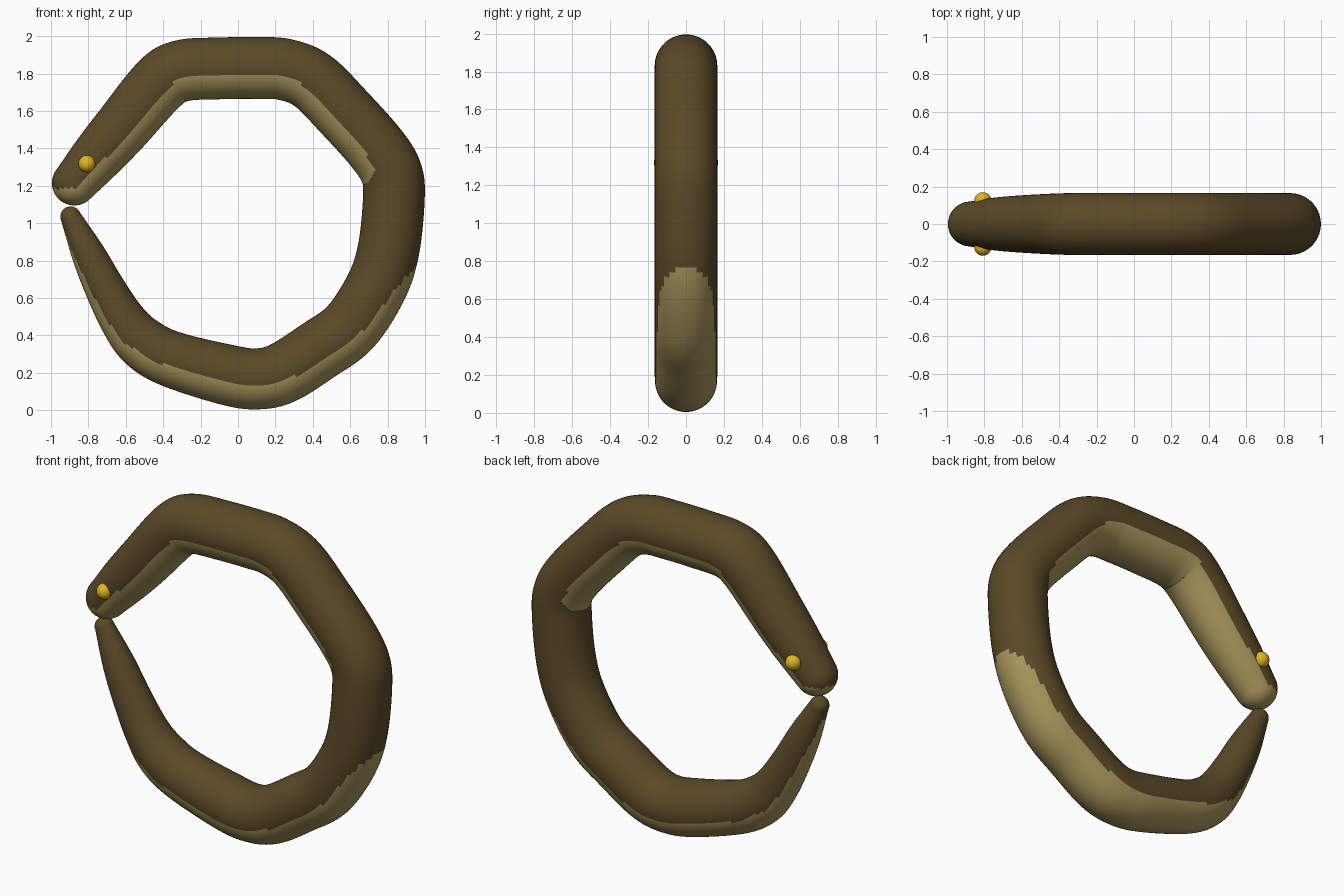
import bpy, bmesh, math
from mathutils import Vector

if "Cube" in bpy.data.objects:
    bpy.data.objects.remove(bpy.data.objects["Cube"])


def material(name, rgb):
    m = bpy.data.materials.new(name)
    m.diffuse_color = (*rgb, 1)
    m.use_nodes = True
    m.node_tree.nodes["Principled BSDF"].inputs["Base Color"].default_value = m.diffuse_color
    return m


brown = material("dark brown scales", (0.105, 0.068, 0.021))
belly = material("tan belly", (0.40, 0.31, 0.11))
yellow = material("yellow eye", (0.72, 0.47, 0.02))

# Spine of the curled snake: x, z, radius, from snout to tail tip
SPINE = [(-.875, 1.215, .12), (-.75, 1.36, .14), (-.62, 1.51, .152), (-.42, 1.745, .163),
         (-.30, 1.815, .165), (-.10, 1.828, .165), (.10, 1.83, .165), (.25, 1.822, .165),
         (.40, 1.76, .165), (.57, 1.59, .165), (.74, 1.40, .165), (.82, 1.27, .165),
         (.833, 1.13, .165), (.805, .86, .165), (.74, .66, .165), (.60, .445, .165),
         (.43, .32, .165), (.24, .20, .165), (.10, .168, .163), (-.06, .19, .162),
         (-.36, .275, .15), (-.51, .36, .142), (-.61, .475, .125), (-.71, .65, .108),
         (-.80, .835, .09), (-.895, 1.035, .055)]
STEPS, SIDES, CAP = 8, 56, 8

# Smooth the spine with Catmull-Rom interpolation
P = [Vector(p) for p in SPINE]
P = [2 * P[0] - P[1]] + P + [2 * P[-1] - P[-2]]
path = []
for i in range(1, len(P) - 2):
    a, b, c, d = P[i - 1:i + 3]
    for k in range(STEPS):
        t = k / STEPS
        path.append(0.5 * (2 * b + (c - a) * t + (2 * a - 5 * b + 4 * c - d) * t * t
                           + (3 * b - a - 3 * c + d) * t ** 3))
path.append(P[-2])

# Rings: centre, direction, radius, with round caps at both ends
rings = []
for i, p in enumerate(path):
    d = path[min(i + 1, len(path) - 1)] - path[max(i - 1, 0)]
    rings.append((Vector((p.x, 0, p.y)), Vector((d.x, 0, d.y)).normalized(), p.z))


def cap(ring, sign):
    c, d, r = ring
    angles = [math.pi / 2 * k / CAP for k in range(1, CAP)]
    return [(c + d * sign * r * math.sin(a), d, r * math.cos(a)) for a in angles]


tips = [rings[0][0] - rings[0][1] * rings[0][2], rings[-1][0] + rings[-1][1] * rings[-1][2]]
rings = cap(rings[0], -1)[::-1] + rings + cap(rings[-1], 1)

# Snake body
bm = bmesh.new()
loops = []
for c, d, r in rings:
    n = Vector((d.z, 0, -d.x))
    loops.append([bm.verts.new(c + r * (n * math.cos(a) + Vector((0, 1, 0)) * math.sin(a)))
                  for a in (2 * math.pi * j / SIDES for j in range(SIDES))])
for u, v in zip(loops, loops[1:]):
    for j in range(SIDES):
        k = (j + 1) % SIDES
        bm.faces.new((u[j], u[k], v[k], v[j]))
for tip, loop in zip(tips, (loops[0], loops[-1])):
    t = bm.verts.new(tip)
    for j in range(SIDES):
        bm.faces.new((t, loop[j], loop[(j + 1) % SIDES]))
bmesh.ops.recalc_face_normals(bm, faces=bm.faces)
bm.normal_update()
# Downward-facing skin is the pale belly; the tail tip stays brown
for f in bm.faces:
    f.smooth = True
    c = f.calc_center_median()
    tail_tip = c.x < -.7 and .95 < c.z < 1.09
    f.material_index = int(f.normal.z < -0.24 and not tail_tip)
me = bpy.data.meshes.new("snake_body")
bm.to_mesh(me)
bm.free()
me.materials.append(brown)
me.materials.append(belly)
bpy.context.collection.objects.link(bpy.data.objects.new("snake_body", me))

# Eyes on both sides of the head
for side, name in ((-1, "eye_front"), (1, "eye_back")):
    bpy.ops.mesh.primitive_uv_sphere_add(segments=24, ring_count=16, radius=.046,
                                         location=(-.808, side * .124, 1.318))
    eye = bpy.context.object
    eye.name = name
    eye.data.materials.append(yellow)
    bpy.ops.object.shade_smooth()
